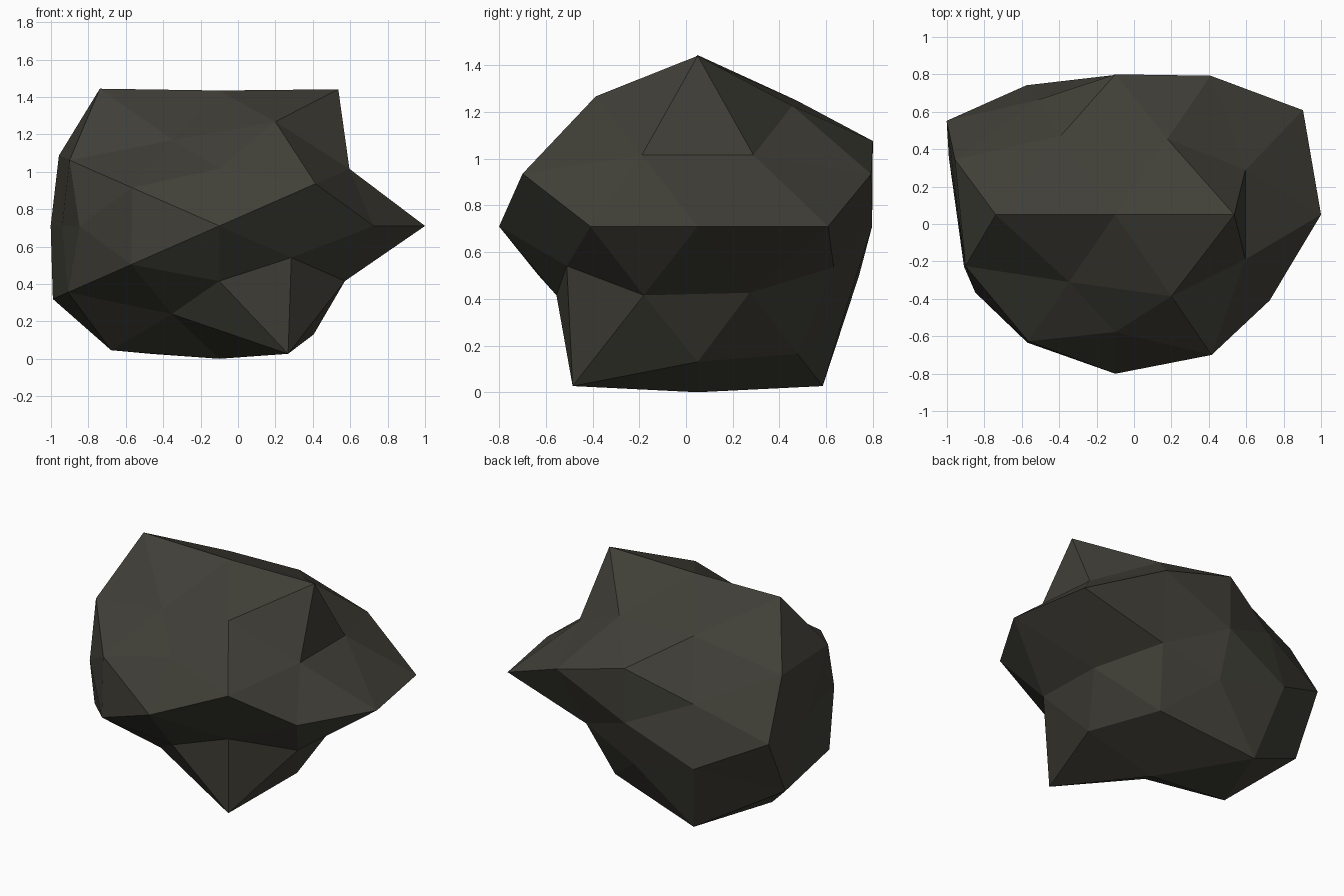
import bpy
import bmesh
from itertools import product
from mathutils import Vector

if "Cube" in bpy.data.objects:
    bpy.data.objects.remove(bpy.data.objects["Cube"])


def signed(direction):
    """All sign variants of a direction, plus before minus."""
    options = [(c, -c) if c else (0.0,) for c in direction]
    return [Vector(v).normalized() for v in product(*options)]


# Geodesic sphere directions, with how far the rock reaches along each
FAMILIES = [
    ((1, 0, 0), (1.10, 0.84)),
    ((0, 1, 0), (0.83, 0.945)),
    ((0, 0, 1), (1.02, 1.0)),
    ((0.526, 0, 0.851), (1.21, 0.96, 1.215, 1.10)),
    ((0.851, 0.526, 0), (1.18, 0.97, 1.06, 0.88)),
    ((0, 0.851, 0.526), (0.98, 0.845, 0.82, 0.79)),
    ((0.809, 0.309, 0.5), (0.86, 0.80, 0.86, 0.83, 1.06, 1.10, 0.99, 1.0)),
    ((0.5, 0.809, 0.309), (1.02, 0.80, 1.03, 0.77, 0.84, 0.95, 0.93, 0.94)),
    ((0.309, 0.5, 0.809), (0.90, 0.95, 0.97, 1.19, 0.94, 1.19, 0.80, 0.82)),
]
CENTER = Vector((-0.1, 0.05, 0.71))
STRETCH = Vector((1.0, 0.9, 0.71))

# Round base skin
bm = bmesh.new()
reach = {}
for direction, radii in FAMILIES:
    for d, r in zip(signed(direction), radii):
        reach[bm.verts.new(d)] = r
bmesh.ops.convex_hull(bm, input=list(bm.verts))

# Push each corner in or out to make the rough rock
for v, r in reach.items():
    v.co = CENTER + v.co * STRETCH * r
bmesh.ops.recalc_face_normals(bm, faces=list(bm.faces))

mesh = bpy.data.meshes.new("rock")
bm.to_mesh(mesh)
bm.free()

# Dark stone colour
stone = bpy.data.materials.new("dark_stone")
stone.diffuse_color = (0.052, 0.050, 0.039, 1.0)
stone.use_nodes = True
stone.node_tree.nodes["Principled BSDF"].inputs["Base Color"].default_value = stone.diffuse_color
mesh.materials.append(stone)
rock = bpy.data.objects.new("rock", mesh)
bpy.context.collection.objects.link(rock)
